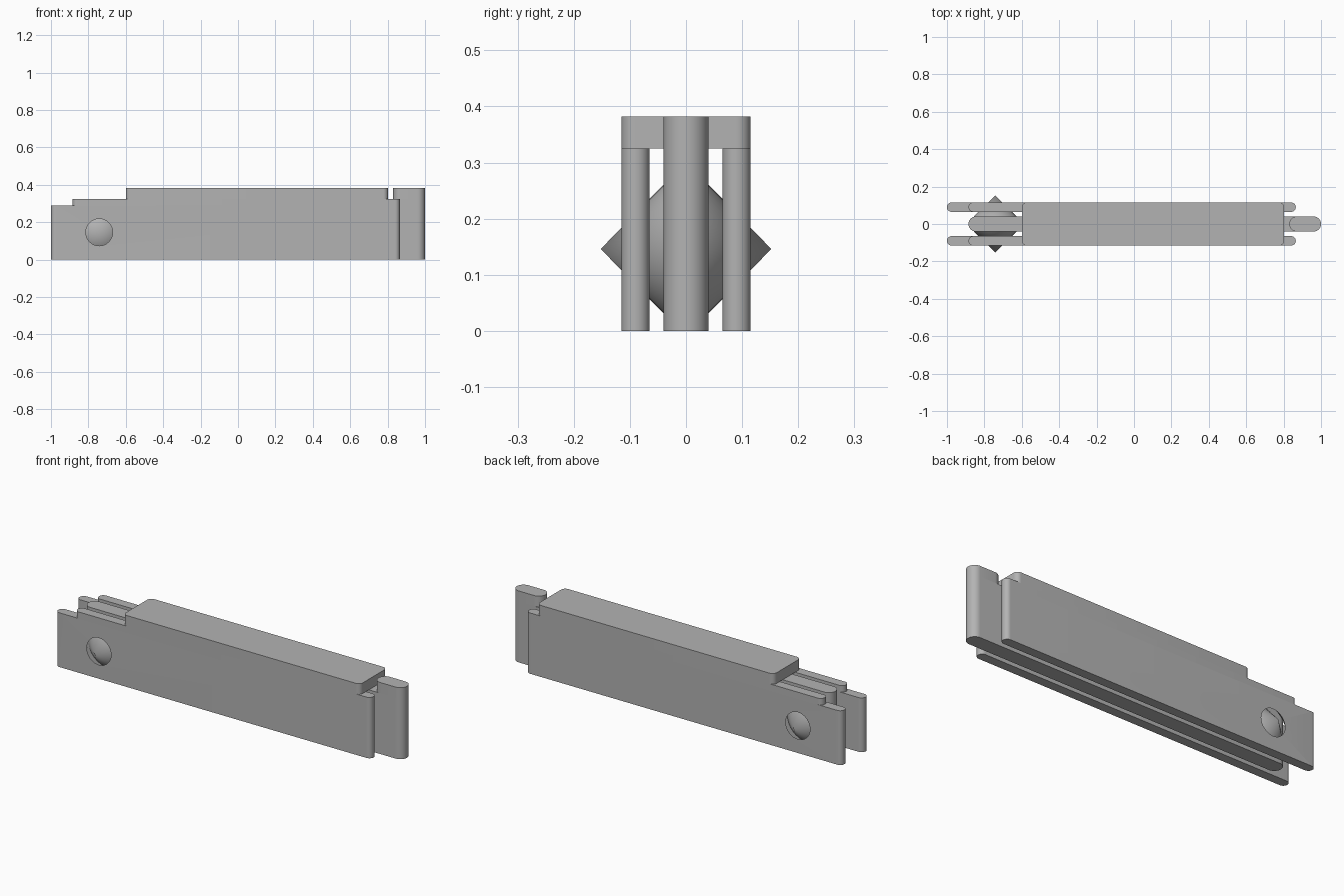
import bpy, bmesh, math

if "Cube" in bpy.data.objects:
    bpy.data.objects.remove(bpy.data.objects["Cube"], do_unlink=True)

GREY = (0.45, 0.45, 0.45, 1)
grey = bpy.data.materials.new("plain_grey")
grey.use_nodes = True
grey.diffuse_color = GREY
grey.node_tree.nodes["Principled BSDF"].inputs["Base Color"].default_value = GREY

PIVOT_X, PIVOT_Z = -0.742, 0.146


def finish(name, bm):
    bmesh.ops.recalc_face_normals(bm, faces=bm.faces)
    mesh = bpy.data.meshes.new(name)
    bm.to_mesh(mesh)
    bm.free()
    obj = bpy.data.objects.new(name, mesh)
    bpy.context.collection.objects.link(obj)
    mesh.materials.append(grey)
    return obj


def smooth(obj):
    bpy.ops.object.select_all(action='DESELECT')
    obj.select_set(True)
    bpy.context.view_layer.objects.active = obj
    bpy.ops.object.shade_smooth_by_angle(angle=math.radians(30))


def rounded_slab(name, x0, x1, y0, y1, z0, z1, radius, steps=10):
    """Upright slab with rounded vertical corners."""
    bm = bmesh.new()
    corners = [(x1, y1, -1, -1), (x0, y1, 1, -1), (x0, y0, 1, 1), (x1, y0, -1, 1)]
    verts = []
    for q, (x, y, sx, sy) in enumerate(corners):
        for i in range(steps + 1):
            a = (q + i / steps) * math.pi / 2
            verts.append(bm.verts.new((x + sx * radius + radius * math.cos(a),
                                       y + sy * radius + radius * math.sin(a), z0)))
    bmesh.ops.remove_doubles(bm, verts=verts, dist=1e-5)
    face = bm.faces.new([v for v in verts if v.is_valid])
    top = bmesh.ops.extrude_face_region(bm, geom=[face])["geom"]
    bmesh.ops.translate(bm, vec=(0, 0, z1 - z0),
                        verts=[g for g in top if isinstance(g, bmesh.types.BMVert)])
    return finish(name, bm)


def pivot_cone(name, side, y_base, r_base, y_end, r_end):
    """Cone along y around the pivot, on one side of the model."""
    bm = bmesh.new()
    rings = []
    for y, r in ((y_base, r_base), (y_end, r_end)):
        if r == 0:
            rings.append([bm.verts.new((PIVOT_X, side * y, PIVOT_Z))])
            continue
        rings.append([bm.verts.new((PIVOT_X + r * math.cos(a), side * y, PIVOT_Z + r * math.sin(a)))
                      for a in (math.tau * i / 32 for i in range(32))])
    base, end = rings
    bm.faces.new(base)
    if len(end) > 1:
        bm.faces.new(end)
    for i in range(32):
        j = (i + 1) % 32
        tip = [end[0]] if len(end) == 1 else [end[j], end[i]]
        bm.faces.new([base[i], base[j]] + tip)
    return finish(name, bm)


# Outer plates with conical sockets, and the pivot points that sit in them
for side, label in ((-1, "front"), (1, "back")):
    y0, y1 = sorted((side * 0.065, side * 0.115))
    plate = rounded_slab(label + "_plate", -1, 0.865, y0, y1, 0, 0.29, 0.0249)
    socket = pivot_cone(label + "_socket_cutter", side, 0.055, 0.132, 0.125, 0.062)
    cut = plate.modifiers.new("socket", 'BOOLEAN')
    cut.operation = 'DIFFERENCE'
    cut.solver = 'EXACT'
    cut.object = socket
    smooth(plate)
    bpy.ops.object.modifier_apply(modifier="socket")
    bpy.data.objects.remove(socket, do_unlink=True)
    smooth(rounded_slab(label + "_plate_ridge", -0.885, 0.865, y0, y1, 0.29, 0.325, 0.0249))
    smooth(pivot_cone(label + "_pivot_point", side, 0.039, 0.116, 0.152, 0))

# Central blade with its raised end post
smooth(rounded_slab("central_blade", -0.885, 1, -0.04, 0.04, 0, 0.325, 0.0399))
smooth(rounded_slab("end_post", 0.83, 1, -0.04, 0.04, 0.325, 0.382, 0.0399))

# Cap joining the three plates
smooth(rounded_slab("top_cap", -0.6, 0.802, -0.115, 0.115, 0.325, 0.382, 0.025))
